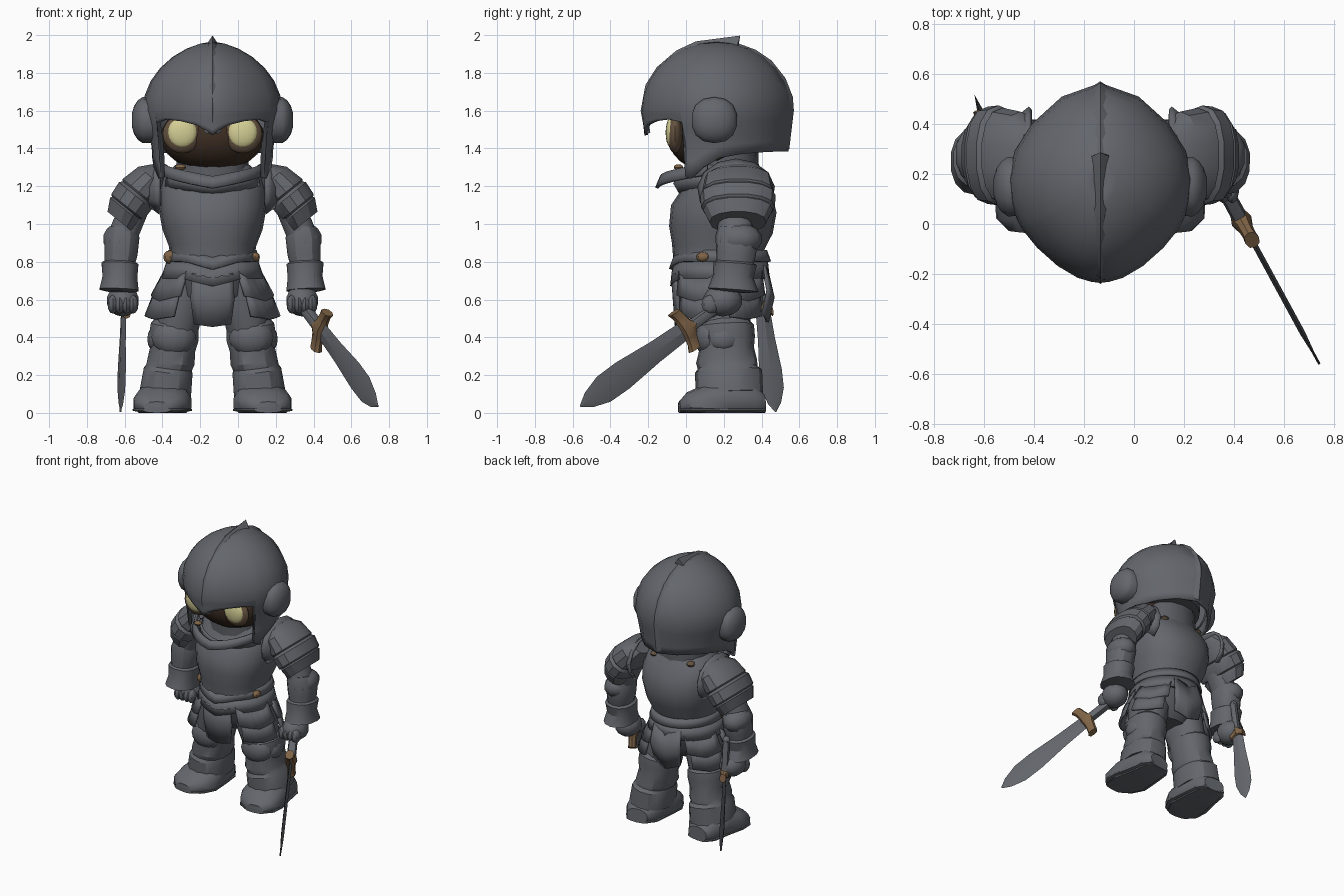
import bpy, bmesh, math
from mathutils import Vector

if "Cube" in bpy.data.objects:
    bpy.data.objects.remove(bpy.data.objects["Cube"])

C = -0.135   # body axis in x
MID = 0.18   # body axis in y


def material(name, r, g, b):
    m = bpy.data.materials.new(name)
    m.use_nodes = True
    m.diffuse_color = (r, g, b, 1)
    bsdf = m.node_tree.nodes["Principled BSDF"]
    bsdf.inputs["Base Color"].default_value = (r, g, b, 1)
    bsdf.inputs["Roughness"].default_value = 0.8
    return m


STEEL = material("steel grey", .125, .133, .15)
DARK = material("dark steel", .1, .106, .12)
FACE = material("dark brown", .045, .026, .016)
RIM = material("rim brown", .13, .085, .052)
EYE = material("pale yellow", .66, .62, .30)
BRONZE = material("bronze brown", .21, .125, .062)


def finish(name, bm, mat, thick=0, angle=40):
    bmesh.ops.remove_doubles(bm, verts=bm.verts, dist=1e-4)
    bmesh.ops.recalc_face_normals(bm, faces=bm.faces)
    for v in bm.verts:
        v.co.z = max(v.co.z, 0)
    me = bpy.data.meshes.new(name)
    bm.to_mesh(me)
    bm.free()
    me.materials.append(mat)
    ob = bpy.data.objects.new(name, me)
    bpy.context.collection.objects.link(ob)
    if thick:
        mod = ob.modifiers.new("thickness", "SOLIDIFY")
        mod.thickness, mod.offset = thick, 0
    bpy.ops.object.select_all(action="DESELECT")
    ob.select_set(True)
    bpy.context.view_layer.objects.active = ob
    bpy.ops.object.shade_smooth_by_angle(angle=math.radians(angle))


def skin(name, rows, mat, closed=True, thick=0, angle=40):
    """Surface through rows of points; closed rows get end caps."""
    bm = bmesh.new()
    grid = [[bm.verts.new(p) for p in row] for row in rows]
    n = len(rows[0])
    for a, b in zip(grid, grid[1:]):
        for i in range(n if closed else n - 1):
            j = (i + 1) % n
            bm.faces.new((a[i], a[j], b[j], b[i]))
    if closed and not thick:
        bm.faces.new(grid[0])
        bm.faces.new(grid[-1])
    finish(name, bm, mat, thick, angle)


def tube(name, pts, up, mat, n=14, angle=40):
    """Rounded sections (x, y, z, radius along up, radius across)."""
    d = (Vector(pts[-1][:3]) - Vector(pts[0][:3])).normalized()
    u = Vector(up)
    u = (u - d * u.dot(d)).normalized()
    w = d.cross(u)
    soft = lambda c: math.copysign(abs(c) ** .88, c) if abs(c) > 1e-6 else 0
    ring = [2 * math.pi * i / n for i in range(n)]
    rows = [[Vector(p[:3]) + u * p[3] * soft(math.cos(a)) + w * p[4] * soft(math.sin(a))
             for a in ring] for p in pts]
    skin(name, rows, mat, angle=angle)


def at(s, pts):
    """Body-relative points on side s to world."""
    return [(C + s * p[0], *p[1:]) for p in pts]


def ball(name, loc, size, mat, seg=16):
    bm = bmesh.new()
    bmesh.ops.create_uvsphere(bm, u_segments=seg, v_segments=seg // 2 + 2, radius=1)
    for v in bm.verts:
        v.co = Vector(a * b for a, b in zip(v.co, size)) + Vector(loc)
    finish(name, bm, mat)


def arc_plate(name, a0, a1, rows, s=1, dip=0, sharp=1, n=12):
    """Curved plate round the body; rows are (z, rx, ry), angle 0 faces front."""
    out = []
    for z, rx, ry in rows:
        row = []
        for i in range(n + 1):
            t = i / n
            a = math.radians(a0 + (a1 - a0) * t)
            drop = dip * max(0, 1 - abs(2 * t - 1) * sharp)
            row.append((C + s * rx * math.sin(a), MID - ry * math.cos(a), z - drop))
        out.append(row)
    skin(name, out, STEEL, closed=False, thick=.018, angle=35)


# helmet: keeled dome whose lower edge varies round the head
EDGE = [(0, 1.47), (5, 1.495), (14, 1.525), (28, 1.545), (45, 1.555), (58, 1.54), (61, 1.25),
        (66, 1.24), (78, 1.3), (92, 1.35), (110, 1.37), (130, 1.38), (155, 1.385), (180, 1.385)]
ring = EDGE + [(-a, e) for a, e in EDGE[-2:0:-1]]


def helmet_point(a, z, r):
    drop = min(1, max(0, (1.6 - z) / .2))
    a = math.radians(a)
    lens = 1 - .035 * math.sin(2 * a) ** 2
    ry = lens * (.37 + .02 * abs(math.cos(a)) ** 8)
    return (C + .36 * lens * r ** 1.2 * (1 - .14 * drop) * math.sin(a),
            .165 - ry * r * (1 - .06 * drop) * math.cos(a), z)


rows = []
for i in range(8):
    lat = math.radians(89.5 - 89.5 * i / 7)
    rows.append([helmet_point(a, 1.6 + .355 * math.sin(lat), math.cos(lat)) for a, e in ring])
for i in range(1, 5):
    rows.append([helmet_point(a, 1.6 + (e - 1.6) * i / 4, 1) for a, e in ring])
skin("helmet", rows, STEEL, thick=.02, angle=35)
skin("helmet_lining", [[helmet_point(a, z, .8) for a in range(75, 286, 15)]
                       for z in (1.42, 1.46)], DARK)

# low crest seam rising to a stepped spike on top
crest = [(-.2, 1.48, .018), (-.222, 1.6, .018), (-.198, 1.73, .018), (-.14, 1.82, .018), (-.04, 1.902, .02),
         (.06, 1.942, .026), (.27, 1.942, .058), (.275, 1.94, .016), (.36, 1.907, .018), (.44, 1.853, .018),
         (.51, 1.765, .018), (.548, 1.67, .018), (.555, 1.6, .016), (.534, 1.4, .014)]
rows = []
for y, z, h in crest:
    p = Vector((C, y, z))
    out = (p - Vector((C, .165, 1.6))).normalized()
    rows.append([p + Vector((-.045, 0, 0)) - out * .012, p + out * h, p + Vector((.045, 0, 0)) - out * .012])
skin("crest", rows, STEEL, angle=50)

# neck, face and chin strap
tube("neck", [(C, .2, 1.2, .19, .2), (C, .2, 1.44, .18, .19)], (0, 1, 0), DARK)
ball("face", (C, .12, 1.46), (.275, .215, .18), FACE, 20)
ball("chin_strap", (C - .17, -.04, 1.3), (.03, .025, .016), BRONZE, 8)

# torso
TORSO = [(.74, .17, .23, .235), (.82, .165, .235, .225), (.88, .17, .245, .23),
         (.97, .185, .275, .265), (1.08, .2, .28, .285), (1.18, .22, .235, .285),
         (1.25, .22, .19, .265), (1.31, .21, .16, .2)]
tube("breastplate", [(C, y, z, ry, rx) for z, y, ry, rx in TORSO], (0, 1, 0), STEEL, 20)
arc_plate("collar", -78, 78, [(1.32, .265, .31), (1.26, .28, .335)], dip=.07)
arc_plate("lower_collar", -70, 70, [(1.27, .25, .24), (1.2, .26, .2)], dip=.05)

# waist plates and hips
tube("hips", [(C, MID, .53, .12, .13), (C, MID, .62, .19, .23), (C, MID, .8, .22, .23)], (0, 1, 0), DARK)
arc_plate("waist_plate", -180, 180, [(.86, .225, .24), (.8, .24, .262)], dip=.04, sharp=5, n=32)
arc_plate("upper_fauld", -180, 180, [(.8, .235, .245), (.71, .265, .255)], dip=.04, sharp=5, n=32)
arc_plate("front_flap", -24, 24, [(.74, .26, .25), (.6, .28, .24), (.47, .235, .23)], dip=.015, n=8)
arc_plate("back_flap", 155, 205, [(.78, .26, .25), (.65, .29, .28), (.52, .25, .25)], dip=.04, n=8)

# paired parts
for s, side in ((1, "left"), (-1, "right")):
    # eyes
    ex = C + s * .16
    ball(side + "_eye_rim", (ex, -.058, 1.476), (.104, .042, .102), RIM)
    ball(side + "_eye", (ex, -.078, 1.484), (.079, .03, .081), EYE)

    # ear boss
    tube(side + "_ear_boss", at(s, [(.29, .15, 1.55, .12, .12), (.37, .15, 1.55, .122, .122),
         (.395, .15, 1.55, .105, .105), (.415, .15, 1.55, .075, .075),
         (.427, .15, 1.55, .035, .035)]), (0, 0, 1), STEEL, 14, 50)

    # straps
    strap = .026 if s > 0 else .036
    ball(side + "_belt_strap", (C + s * .225, .09, .825), (strap, .036, strap), BRONZE, 8)
    ball(side + "_back_strap", (C + s * .15, .35, 1.27), (.03, .03, .02), RIM, 8)

    # hanging thigh plates, front and back
    for label, a0, a1 in (("front", 32, 88), ("back", 98, 150)):
        arc_plate(f"{side}_{label}_upper_tasset", a0, a1,
                  [(.75, .25, .25), (.62, .32, .265)], s=s, dip=.03, n=6)
        arc_plate(f"{side}_{label}_lower_tasset", a0 + 3, a1 - 4,
                  [(.65, .3, .25), (.51, .355, .26)], s=s, dip=.015, n=6)

    # leg
    tube(side + "_thigh", at(s, [(.13, .18, .76, .16, .115), (.15, .18, .62, .165, .125),
         (.19, .2, .44, .14, .115)]), (0, 1, 0), STEEL)
    tube(side + "_greave", at(s, [(.2, .21, .49, .12, .1), (.2, .21, .46, .15, .13), (.205, .21, .4, .155, .135),
         (.21, .215, .34, .145, .122), (.22, .215, .27, .162, .128), (.23, .22, .24, .158, .124),
         (.235, .225, .22, .178, .133), (.25, .23, .1, .178, .14)]), (0, 1, 0), STEEL, angle=30)
    ball(side + "_knee", (C + s * .205, .12, .4), (.118, .075, .1), STEEL, 12)
    ball(side + "_knee_wing", (C + s * .315, .2, .39), (.03, .075, .06), STEEL, 8)
    foot = [(.25, .415, .05, .05, .08), (.25, .36, .06, .1, .12), (.255, .22, .06, .13, .14),
            (.265, .1, .05, .1, .158), (.285, .01, .045, .065, .132), (.295, -.035, .03, .03, .07)]
    tube(side + "_foot", at(s, foot), (0, 0, 1), STEEL)
    tube(side + "_sole", at(s, [(x, y, .016, .016, w + .004) for x, y, z, h, w in foot]), (0, 0, 1), STEEL)

    # shoulder lames and standing flange
    LAMES = [(.27, 1.28, .12, .06), (.32, 1.245, .175, .095), (.39, 1.17, .19, .112), (.396, 1.163, .182, .104),
             (.408, 1.15, .2, .115), (.45, 1.09, .195, .112), (.456, 1.083, .178, .1),
             (.462, 1.075, .185, .105), (.487, 1.01, .15, .09)]
    tube(side + "_pauldron", at(s, [(x, .275, z, a, b) for x, z, a, b in LAMES]), (0, 1, 0), STEEL, angle=30)
    arc = [math.radians(a) for a in range(-50, 231, 28)]
    skin(side + "_shoulder_flange",
         [[(C + s * x, .265 - ry * math.cos(a), 1.18 + rz * math.sin(a)) for a in arc]
          for x, ry, rz in ((.35, .14, .1), (.305, .18, .135), (.28, .2, .16))],
         STEEL, closed=False, thick=.018)

    # arm
    hy = .18 if s > 0 else .3
    tube(side + "_upper_arm", at(s, [(.4, .26, 1.12, .1, .08), (.49, .26, .9, .09, .08)]), (0, 1, 0), STEEL)
    ball(side + "_elbow", (C + s * .49, .28, .92), (.095, .125, .085), STEEL, 10)
    tube(side + "_forearm", at(s, [(.475, .27, .98, .1, .075), (.48, .27, .93, .115, .095),
         (.485, .265, .84, .105, .09), (.49, .26, .8, .1, .084), (.49, .26, .79, .115, .1),
         (.49, .25, .72, .108, .094), (.495, .25, .65, .135, .106), (.49, .245, .64, .08, .06)]),
         (0, 1, 0), STEEL, angle=30)
    ball(side + "_hand", (C + s * .475, hy + .015, .595), (.09, .105, .085), STEEL, 10)
    for i in range(4):
        ball(f"{side}_finger_{i}", (C + s * (.42 + .036 * i), hy - .05, .575), (.028, .048, .05), STEEL, 8)


# swords: blade, cross guard, grip and pommel along one axis
def sword(side, guard, tip, up, k, span):
    g, t, u = Vector(guard), Vector(tip), Vector(up)
    axis = t - g
    d = axis.normalized()
    u = (u - d * u.dot(d)).normalized()
    blade = [(0, .05), (.3, .06), (.6, .08), (.78, .078), (.92, .045), (1, .004)]
    tube(side + "_blade", [(*(g + axis * f), w * k, .011 if f < .9 else .005) for f, w in blade],
         up, STEEL, 4, 20)
    arms = [(-1, .02, .038), (-.75, .01, .034), (-.35, 0, .038), (0, -.01, .054),
            (.35, 0, .038), (.75, .01, .034), (1, .02, .038)]
    tube(side + "_guard", [(*(g + u * f * span + d * fwd), r * k, .8 * r * k) for f, fwd, r in arms],
         tuple(d), BRONZE, 8)
    tube(side + "_grip", [(*(g - d * f * k), r * k, r * k) for f, r in ((0, .032), (.3, .03))], up, STEEL, 8)
    ball(side + "_pommel", g - d * .3 * k, (.034 * k,) * 3, STEEL, 8)


sword("left", (.435, .005, .445), (.742, -.56, .035), (0, 0, 1), 1, .115)
sword("right", (-.605, .405, .555), (-.622, .475, .005), (-.35, 1, 0), .8, .05)
